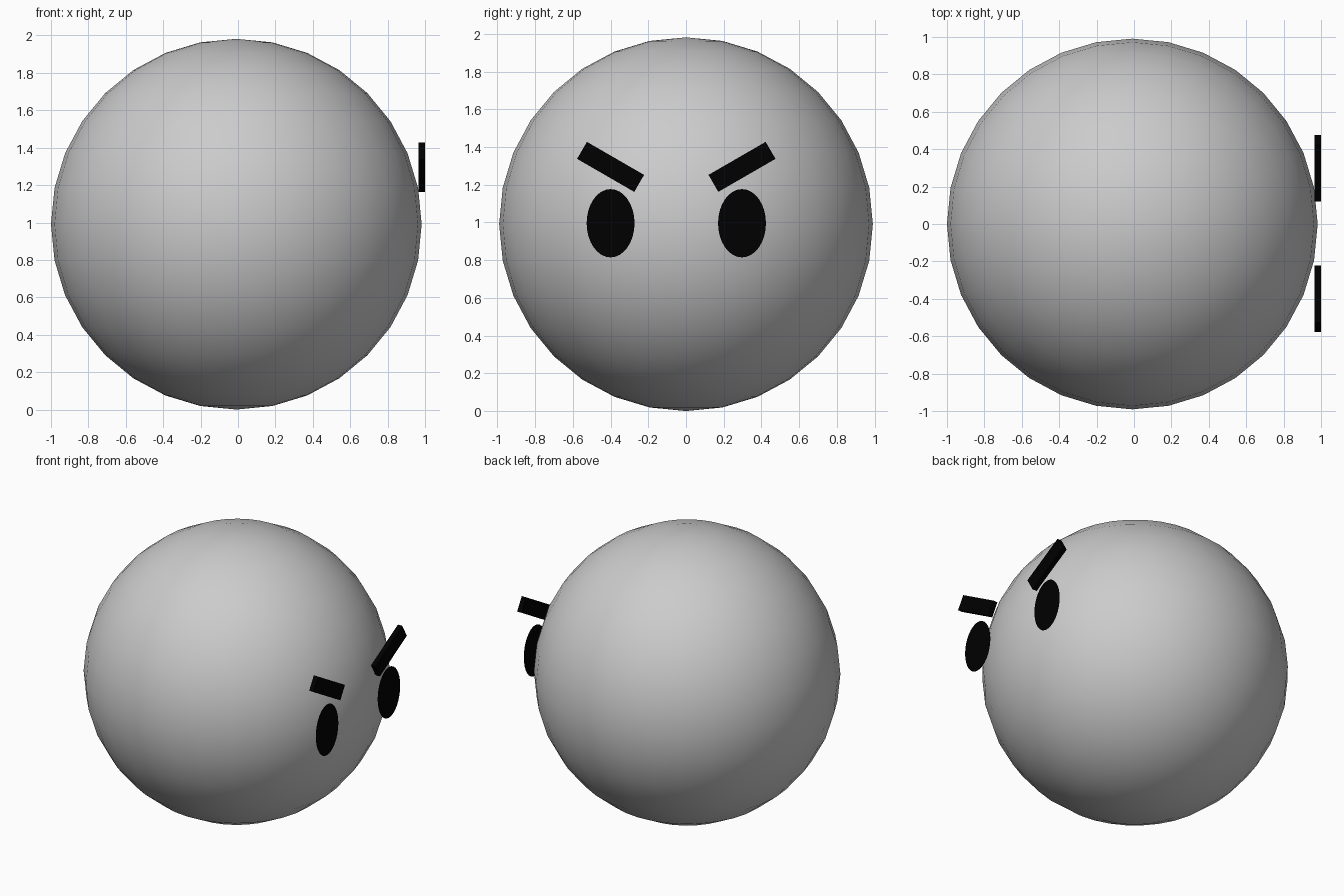
import bpy
from math import radians

if "Cube" in bpy.data.objects:
    bpy.data.objects.remove(bpy.data.objects["Cube"])

black = bpy.data.materials.new("black")
black.diffuse_color = (0, 0, 0, 1)
black.use_nodes = True
black.node_tree.nodes["Principled BSDF"].inputs["Base Color"].default_value = black.diffuse_color

R = 0.991      # body radius
FACE_X = 0.983  # plane holding the eyes and brows


def finish(name, mat=None):
    ob = bpy.context.object
    ob.name = name
    if mat:
        ob.data.materials.append(mat)
    return ob


# Smooth round body
bpy.ops.mesh.primitive_uv_sphere_add(segments=32, ring_count=16, radius=R,
                                     location=(R - 1, 0, R))
finish("body")
bpy.ops.object.shade_smooth()

# Flat oval eyes with slanted brows, facing +x
for side, y, tilt in (("left", -0.40, -30), ("right", 0.297, 30)):
    bpy.ops.mesh.primitive_circle_add(vertices=32, radius=1, fill_type='NGON',
                                      location=(FACE_X, y, R + 0.005),
                                      rotation=(0, radians(90), 0))
    eye = finish(side + "_eye", black)
    eye.scale = (0.181, 0.127, 1)

    bpy.ops.mesh.primitive_cube_add(size=1, location=(FACE_X, y, 1.295),
                                    rotation=(radians(tilt), 0, 0))
    brow = finish(side + "_brow", black)
    brow.scale = (0.034, 0.35, 0.104)
